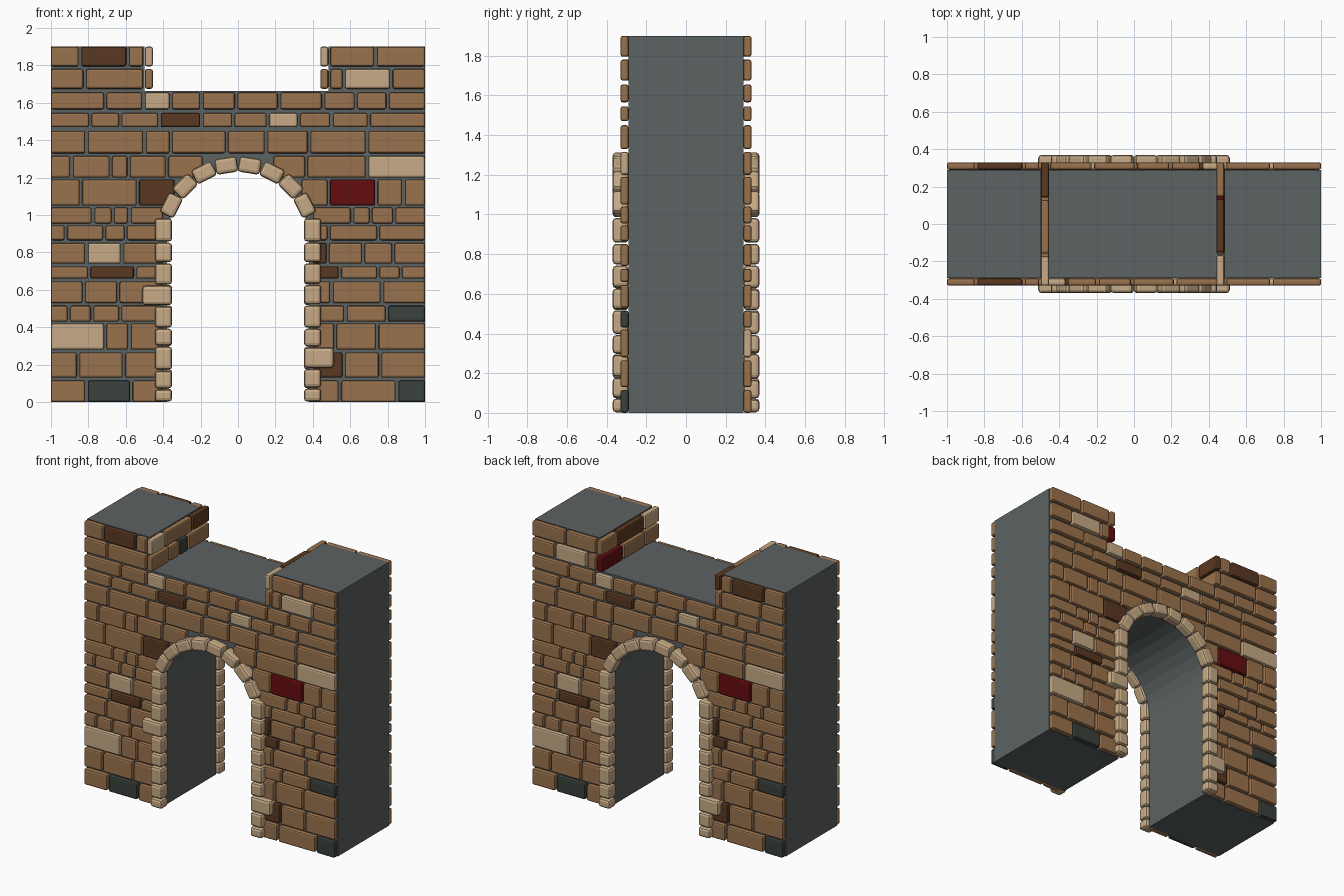
import bpy
import bmesh
from math import cos, sin, pi, radians
from mathutils import Matrix, Vector

if "Cube" in bpy.data.objects:
    bpy.data.objects.remove(bpy.data.objects["Cube"])

# Flat colours
PALETTE = {
    "brown_brick": (.323, .171, .074),
    "tan_stone": (.565, .402, .238),
    "dark_brown_brick": (.102, .04, .015),
    "red_brick": (.13, .004, .005),
    "green_brick": (.041, .053, .044),
    "grey_mortar": (.107, .122, .122),
}
BROWN, TAN, DARK, RED, GREEN, GREY = range(len(PALETTE))
materials = []
for name, colour in PALETTE.items():
    mat = bpy.data.materials.new(name)
    mat.use_nodes = True
    mat.diffuse_color = (*colour, 1)
    shader = mat.node_tree.nodes["Principled BSDF"]
    shader.inputs["Base Color"].default_value = (*colour, 1)
    shader.inputs["Roughness"].default_value = .9
    materials.append(mat)


def finish(bm, name, bevel=0):
    """Turn the bmesh into an object, with softened edges if wanted."""
    bmesh.ops.recalc_face_normals(bm, faces=bm.faces)
    mesh = bpy.data.meshes.new(name)
    bm.to_mesh(mesh)
    bm.free()
    for mat in materials:
        mesh.materials.append(mat)
    obj = bpy.data.objects.new(name, mesh)
    bpy.context.collection.objects.link(obj)
    if bevel:
        mod = obj.modifiers.new("worn_edges", "BEVEL")
        mod.width = bevel
        mod.segments = 2
    return obj


def block(bm, low, high, colour, turn=0):
    """Add a box between two corners, turned about its own y axis."""
    low, high = Vector(low), Vector(high)
    matrix = (Matrix.Translation((low + high) / 2) @ Matrix.Rotation(turn, 4, "Y")
              @ Matrix.Diagonal((*(high - low), 1)))
    made = bmesh.ops.create_cube(bm, size=1, matrix=matrix)
    for face in {f for v in made["verts"] for f in v.link_faces}:
        face.material_index = colour


# Brick courses: bottom, top, joints along x, odd-coloured bricks by position
LEFT_COURSES = [
    (0, .115, (-.81, -.57), {1: GREEN}),
    (.13, .265, (-.855, -.61), {}),
    (.28, .42, (-.71, -.58), {0: TAN}),
    (.43, .515, (-.905, -.78, -.63), {}),
    (.53, .645, (-.825, -.64), {}),
    (.66, .725, (-.795, -.55), {1: DARK}),
    (.74, .85, (-.81, -.62), {1: TAN}),
    (.865, .945, (-.92, -.715, -.6), {}),
    (.955, 1.04, (-.775, -.67, -.58), {}),
    (1.05, 1.19, (-.84, -.535), {2: DARK}),
    (1.2, 1.315, (-.89, -.68, -.585, -.38), {}),
]
RIGHT_COURSES = [
    (0, .115, (.545, .85), {2: GREEN}),
    (.13, .265, (.565, .76), {0: DARK}),
    (.28, .42, (.52, .745), {}),
    (.43, .515, (.575, .795), {2: GREEN}),
    (.53, .645, (.5, .77), {}),
    (.66, .725, (.545, .75, .87), {0: DARK}),
    (.74, .85, (.48, .67, .83), {0: DARK}),
    (.865, .945, (.485, .75), {}),
    (.955, 1.04, (.61, .71, .835), {}),
    (1.05, 1.19, (.485, .74, .885), {1: RED}),
    (1.2, 1.315, (.365, .69), {2: TAN}),
]
UPPER_COURSES = [
    (1.33, 1.45, (-.81, -.5, -.36, -.06, .15, .38, .69), {}),
    (1.47, 1.545, (-.79, -.63, -.42, -.195, -.025, .16, .325, .5, .7), {3: DARK, 6: TAN}),
    (1.565, 1.655, (-.71, -.505, -.36, -.195, -.01, .22, .455, .63, .8), {2: TAN}),
]
MERLON_LEFT = [
    (1.675, 1.78, (-.82,), {}),
    (1.795, 1.9, (-.845, -.59), {1: DARK}),
]
MERLON_RIGHT = [
    (1.675, 1.78, (.565, .82), {1: TAN}),
    (1.795, 1.9, (.735,), {}),
]
BODY_Y, BRICK_Y, STONE_Y = .29, .33, .37
GAP = .007
ARCH_Z, ARCH_R = .87, .38


def lay(bm, courses, start, stop, side, flip):
    """Lay courses on one face; flip turns them round for the back."""
    for z0, z1, joints, odd in courses:
        first, last = start, stop
        # The courses beside the curve reach in behind the arch stones
        reach = .34 if 1.05 <= z0 < 1.2 else .19 if 1.2 <= z0 < 1.3 else .4
        if first == .4:
            first = reach
        if last == -.4:
            last = -reach
        ends = [first, *joints, last]
        for i, (a, b) in enumerate(zip(ends, ends[1:])):
            a += GAP if i else 0
            b -= GAP if i < len(joints) else 0
            x0, x1 = sorted((a * flip, b * flip))
            y0, y1 = sorted((side * BODY_Y, side * BRICK_Y))
            block(bm, (x0, y0, z0), (x1, y1, z1), odd.get(i, BROWN))


# Mortar core with the arched passage and the notch between merlons
bm = bmesh.new()
outline = [(-.38, 0), (-1, 0), (-1, 1.9), (-.5, 1.9), (-.5, 1.663),
           (.485, 1.663), (.485, 1.9), (1, 1.9), (1, 0), (ARCH_R, 0)]
STEPS = 16
outline += [(ARCH_R * cos(pi * i / STEPS), ARCH_Z + ARCH_R * sin(pi * i / STEPS))
            for i in range(STEPS + 1)]
core = bm.faces.new([bm.verts.new((x, -BODY_Y, z)) for x, z in outline])
core.material_index = GREY
pushed = bmesh.ops.extrude_face_region(bm, geom=[core], use_keep_orig=True)
bmesh.ops.translate(bm, vec=(0, 2 * BODY_Y, 0),
                    verts=[v for v in pushed["geom"] if isinstance(v, bmesh.types.BMVert)])
for face in bm.faces:
    face.material_index = GREY
finish(bm, "mortar_core")

# Jamb stones: heights of the joints, and which stone is a long one
JAMBS = {-1: ((0, .07, .17, .3, .395, .515, .625, .745, .855, .985), 5),
         1: ((0, .075, .18, .295, .395, .52, .63, .745, .855, .985), 2)}

for side, label in ((-1, "front"), (1, "back")):
    flip = -side
    y0, y1 = sorted((side * BODY_Y, side * STONE_Y))

    # Brick facing
    bm = bmesh.new()
    lay(bm, LEFT_COURSES, -1, -.4, side, flip)
    lay(bm, RIGHT_COURSES, .4, 1, side, flip)
    lay(bm, UPPER_COURSES, -1, 1, side, flip)
    lay(bm, MERLON_LEFT, -1, -.508, side, 1)
    lay(bm, MERLON_RIGHT, .495, 1, side, 1)
    finish(bm, label + "_bricks", .011)

    # Arch surround
    bm = bmesh.new()
    for hand, (joints, long_one) in JAMBS.items():
        for i, (z0, z1) in enumerate(zip(joints, joints[1:])):
            outer = .512 if i == long_one else .445
            x0, x1 = sorted((hand * flip * .352, hand * flip * outer))
            block(bm, (x0, y0, z0 + .003), (x1, y1, z1 - .003), TAN)
    for i in range(8):
        angle = radians(27 + 18 * i)
        x, z = .4 * cos(angle), ARCH_Z + .4 * sin(angle)
        block(bm, (x - .042, y0, z - .06), (x + .042, y1, z + .06), TAN, -angle)
    finish(bm, label + "_arch_stones", .018)

# Bricks lining the inner faces of the merlons, front to back
LININGS = {
    "left": (-.498, -.455, [((-.12, -.01, .09), (BROWN, BROWN, GREEN, BROWN)),
                            ((-.165, .135), (TAN, BROWN, DARK))]),
    "right": (.44, .483, [((-.17, .08), (BROWN, BROWN, RED)),
                          ((-.16, .14), (TAN, DARK, BROWN))]),
}
for label, (x0, x1, rows) in LININGS.items():
    bm = bmesh.new()
    for (joints, colours), (z0, z1, *_) in zip(rows, MERLON_LEFT):
        ends = [-BRICK_Y - GAP, *joints, BRICK_Y + GAP]
        for a, b, colour in zip(ends, ends[1:], colours):
            block(bm, (x0, a + GAP, z0), (x1, b - GAP, z1), colour)
    finish(bm, label + "_merlon_lining", .011)
